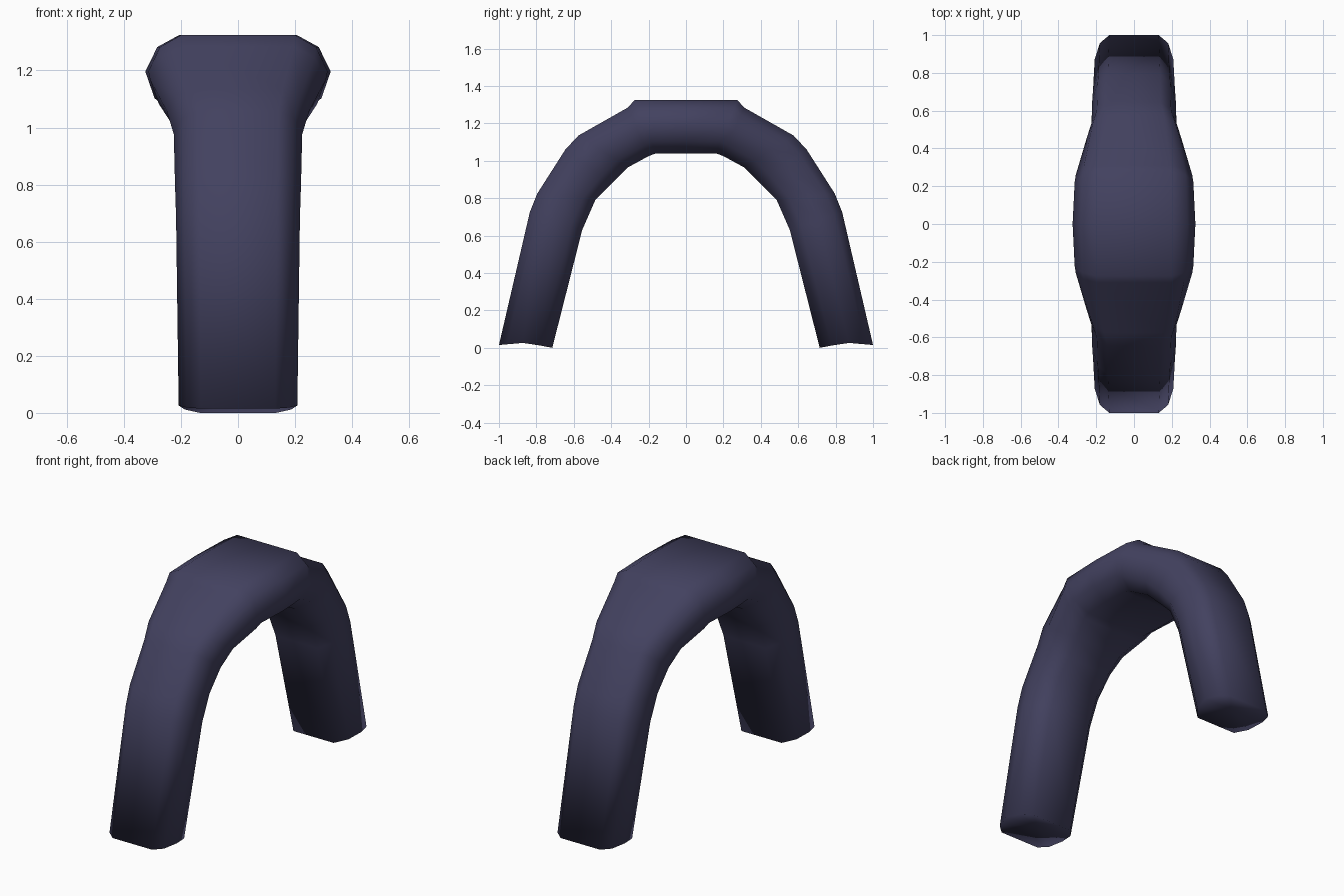
import bpy, bmesh

if "Cube" in bpy.data.objects:
    bpy.data.objects.remove(bpy.data.objects["Cube"])

# Material
mat = bpy.data.materials.new("dark slate violet")
mat.diffuse_color = (0.055, 0.053, 0.115, 1)
mat.use_nodes = True
mat.node_tree.nodes["Principled BSDF"].inputs["Base Color"].default_value = mat.diffuse_color

# Stations of one leg: outer (y, z), inner (y, z), half width
half = [((1.0, .015), (.715, 0), .208),
        ((.835, .725), (.555, .63), .217),
        ((.795, .825), (.485, .79), .221),
        ((.645, 1.06), (.40, .875), .225),
        ((.575, 1.135), (.31, .965), .25),
        ((.31, 1.285), (.20, 1.025), .308),
        ((.275, 1.325), (.16, 1.04), .314)]
crown = [((0, 1.325), (0, 1.04), .325)]
mirror = [((-o[0], o[1]), (-i[0], i[1]), w) for o, i, w in reversed(half)]
stations = half + crown + mirror

# Cross-section: (share of half width, depth from outer to inner)
side = [(.63, 0), (.87, .15), (1, .45), (.9, .78), (.64, 1)]
section = side + [(-x, t) for x, t in reversed(side)]
n = len(section)

# Arched band swept through the stations
bm = bmesh.new()
rings = []
for k, (o, i, w) in enumerate(stations):
    end = k in (0, len(stations) - 1)
    ring = []
    for x, t in section:
        z = o[1] + (i[1] - o[1]) * t
        if end:  # side edges of the feet sit slightly higher
            z += .02 * (1 - abs(2 * t - 1))
        ring.append(bm.verts.new((x * w, o[0] + (i[0] - o[0]) * t, z)))
    rings.append(ring)
for a, b in zip(rings, rings[1:]):
    for j in range(n):
        bm.faces.new((a[j], a[(j + 1) % n], b[(j + 1) % n], b[j]))

# Slightly hollowed foot ends
for ring in (rings[0], rings[-1]):
    s = 1 if ring[0].co.y > 0 else -1
    c = bm.verts.new((0, .85 * s, .045))
    for j in range(n):
        bm.faces.new((ring[j], ring[(j + 1) % n], c))
bmesh.ops.recalc_face_normals(bm, faces=bm.faces)
for f in bm.faces:
    f.smooth = True

me = bpy.data.meshes.new("arched_band")
bm.to_mesh(me)
bm.free()
me.materials.append(mat)
ob = bpy.data.objects.new("arched_band", me)
bpy.context.collection.objects.link(ob)
